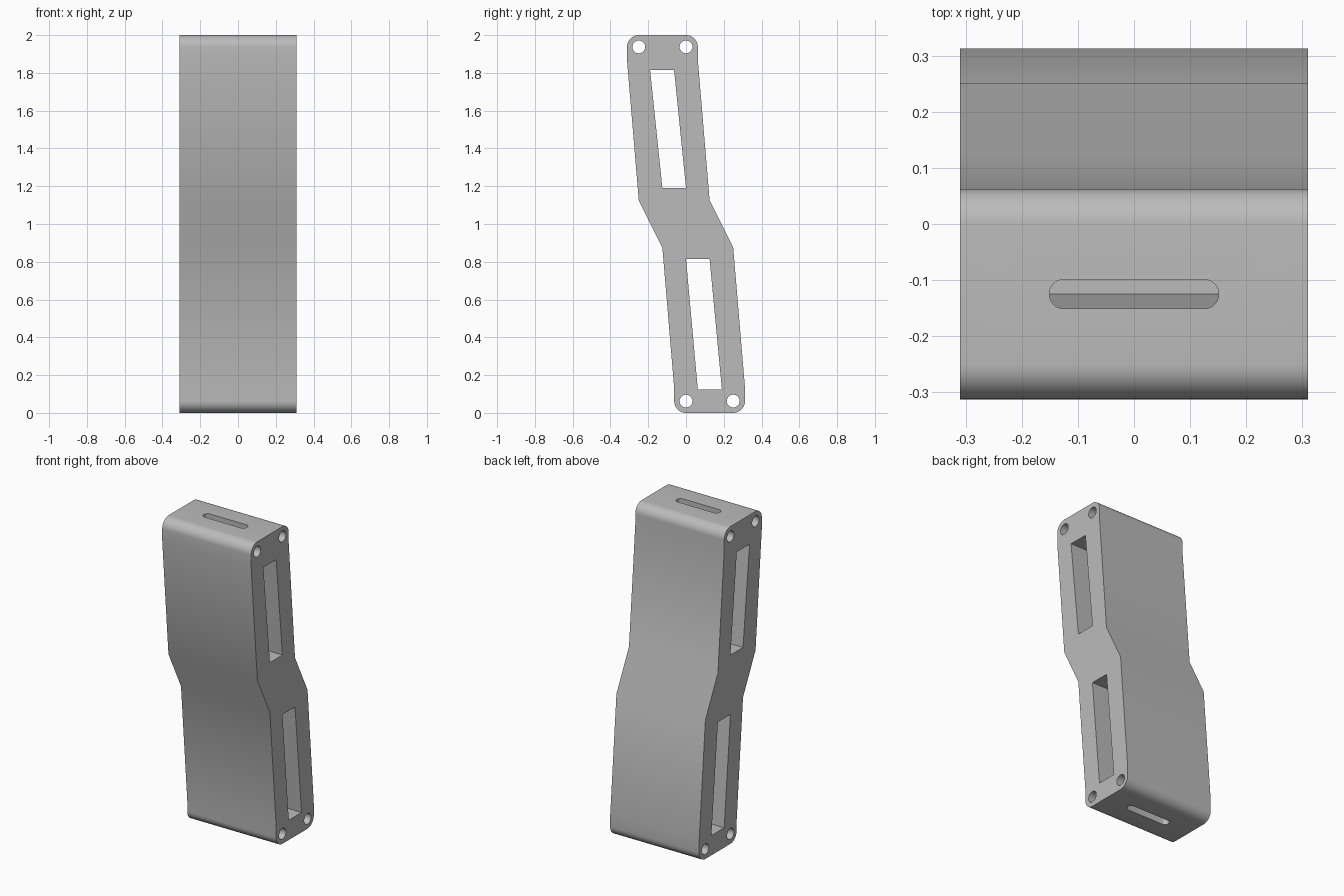
import bpy, bmesh, math
from mathutils import Vector

cube = bpy.data.objects.get("Cube")
if cube:
    bpy.data.objects.remove(cube, do_unlink=True)

HALF_WIDTH = 0.31
ROUND = 0.0625

grey = bpy.data.materials.new("plain grey")
grey.use_nodes = True
grey.diffuse_color = (0.5, 0.5, 0.5, 1)
grey.node_tree.nodes["Principled BSDF"].inputs["Base Color"].default_value = (0.5, 0.5, 0.5, 1)


def arc(cx, cy, r, start, end, steps):
    """Points on an arc, angles in degrees, both ends included."""
    angles = [math.radians(start + (end - start) * i / steps) for i in range(steps + 1)]
    return [(cx + r * math.cos(a), cy + r * math.sin(a)) for a in angles]


def prism(name, points, axis, low, high):
    """Extrude (y, z) points along x, or (x, y) points along z."""
    place = (lambda a, b, d: (d, a, b)) if axis == "x" else (lambda a, b, d: (a, b, d))
    bm = bmesh.new()
    base = bm.faces.new([bm.verts.new(place(a, b, low)) for a, b in points])
    move = Vector(place(0, 0, high - low))
    new = bmesh.ops.extrude_face_region(bm, geom=[base], use_keep_orig=True)["geom"]
    bmesh.ops.translate(bm, vec=move, verts=[v for v in new if isinstance(v, bmesh.types.BMVert)])
    bmesh.ops.recalc_face_normals(bm, faces=bm.faces)
    mesh = bpy.data.meshes.new(name)
    bm.to_mesh(mesh)
    bm.free()
    mesh.materials.append(grey)
    obj = bpy.data.objects.new(name, mesh)
    bpy.context.collection.objects.link(obj)
    return obj


# Offset body with rounded ends; the lower half is the upper half turned around
upper = ([(0.125, 1.125), (ROUND, 1.87)]
         + arc(0, 2 - ROUND, ROUND, 0, 90, 10)
         + arc(-0.25, 2 - ROUND, ROUND, 90, 180, 10)
         + [(-0.25 - ROUND, 1.87), (-0.25, 1.125)])
outline = upper + [(-y, 2 - z) for y, z in upper]
body = prism("offset_link_body", outline, "x", -HALF_WIDTH, HALF_WIDTH)

cutters = []

# Slanted windows through the width
windows = [
    [(-0.19, 1.815), (-0.125, 1.19), (0, 1.19), (-0.063, 1.815)],
    [(0, 0.815), (0.0625, 0.125), (0.19, 0.125), (0.125, 0.815)],
]
for points in windows:
    cutters.append(prism("window_cutter", points, "x", -0.5, 0.5))

# Pin holes at the four rounded corners
for y, z in [(-0.25, 2 - ROUND), (0, 2 - ROUND), (0, ROUND), (0.25, ROUND)]:
    circle = arc(y, z, 0.034, 0, 360, 32)[:-1]
    cutters.append(prism("pin_hole_cutter", circle, "x", -0.5, 0.5))

# Rounded slots from each end into its window
for y, low, high in [(-0.125, 1.72, 2.1), (0.125, -0.1, 0.25)]:
    slot = arc(0.125, y, 0.026, -90, 90, 12) + arc(-0.125, y, 0.026, 90, 270, 12)
    cutters.append(prism("end_slot_cutter", slot, "z", low, high))

bpy.context.view_layer.objects.active = body
for cutter in cutters:
    cutter.hide_render = True
    mod = body.modifiers.new("cut", "BOOLEAN")
    mod.operation = "DIFFERENCE"
    mod.solver = "EXACT"
    mod.object = cutter
    bpy.ops.object.modifier_apply(modifier=mod.name)
    bpy.data.objects.remove(cutter, do_unlink=True)

# Smooth rounds, crisp edges
bpy.ops.object.select_all(action="DESELECT")
body.select_set(True)
bpy.ops.object.shade_smooth_by_angle(angle=math.radians(30))
